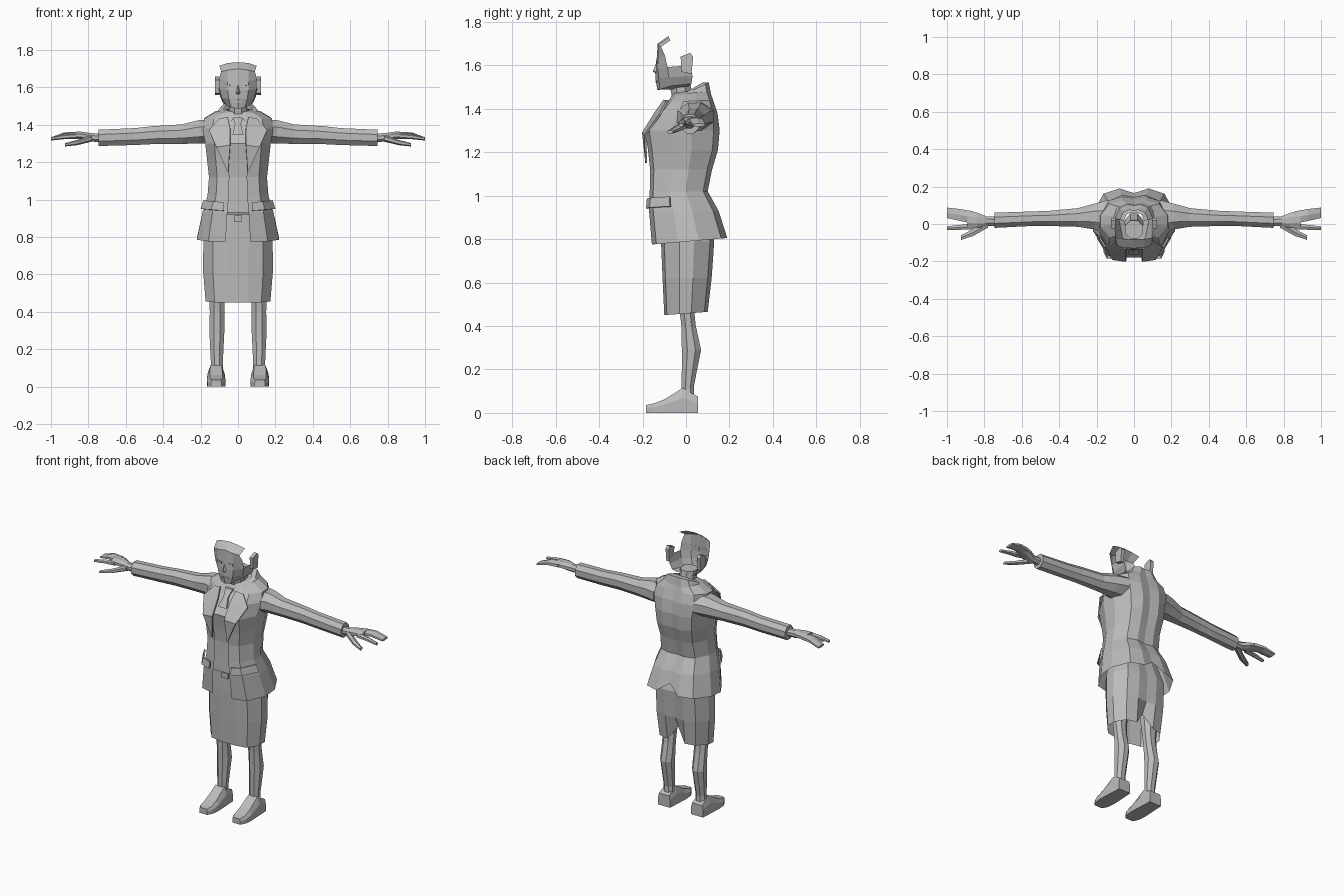
import bpy, math

mat = bpy.data.materials.new("plain grey")
mat.diffuse_color = (0.5, 0.5, 0.5, 1)

# Half cross-section of the clothing: (share of half width, share of depth)
HALF = [(0.3, 0), (0.72, 0.06), (1, 0.35), (1, 0.62), (0.74, 0.92), (0.35, 1)]
SECTION = HALF + [(0, 0.97)] + [(-x, v) for x, v in reversed(HALF)]
BACK, FRONT = 6, 12   # centre back vertex, centre front face


def make(name, verts, faces, mirror=False, thick=0):
    me = bpy.data.meshes.new(name)
    me.from_pydata(verts, [], faces)
    me.materials.append(mat)
    ob = bpy.data.objects.new(name, me)
    bpy.context.collection.objects.link(ob)
    if thick:
        s = ob.modifiers.new("thickness", 'SOLIDIFY')
        s.thickness, s.offset = thick, 0
    if mirror:
        ob.modifiers.new("mirror", 'MIRROR').use_clip = True
    return ob


def loft(name, rings, caps=True, mirror=False, skip=()):
    n = len(rings[0])
    verts = [p for r in rings for p in r]
    faces = [(i * n + j, i * n + (j + 1) % n, (i + 1) * n + (j + 1) % n, (i + 1) * n + j)
             for i in range(len(rings) - 1) for j in range(n) if (i, j) not in skip]
    if caps:
        faces += [tuple(reversed(range(n))), tuple(range(len(verts) - n, len(verts)))]
    return make(name, verts, faces, mirror)


def grid(name, rows, mirror=False, thick=0):
    n = len(rows[0])
    faces = [(i * n + j, i * n + j + 1, (i + 1) * n + j + 1, (i + 1) * n + j)
             for i in range(len(rows) - 1) for j in range(n - 1)]
    return make(name, [p for r in rows for p in r], faces, mirror, thick)


def cloth(z, hw, yf, yb, tilt=0):
    return [(x * hw, yf + (yb - yf) * v, z + tilt * v) for x, v in SECTION]


def oval(axis, pos, a, b, ra, rb, n=8):
    ring = []
    for k in range(n):
        t = 2 * math.pi * (k + 0.5) / n
        u, w = a + ra * math.cos(t), b + rb * math.sin(t)
        ring.append((pos, u, w) if axis == 'x' else (u, w, pos))
    return ring


# Jacket, open at the front with a vent at the back
levels = [(0.775, 0.22, -0.157, 0.19, 0.03), (0.93, 0.19, -0.17, 0.15, 0),
          (1.02, 0.163, -0.167, 0.10, 0), (1.12, 0.155, -0.165, 0.12, 0),
          (1.21, 0.165, -0.175, 0.147, 0), (1.30, 0.175, -0.19, 0.155, 0),
          (1.38, 0.19, -0.13, 0.145, 0), (1.43, 0.18, -0.085, 0.125, 0.01),
          (1.46, 0.12, -0.065, 0.11, 0.02), (1.47, 0.055, -0.06, 0.06, 0.02)]
rings = [cloth(*l) for l in levels]
rings[0][BACK] = (0, 0.165, 0.86)
loft("jacket", rings, False, skip={(i, FRONT) for i in range(7)})

# Blouse behind the jacket opening
grid("blouse", [[(x, yf + 0.012, max(z, 0.9)) for x in (-0.065, 0, 0.065)]
                for z, hw, yf, yb, t in levels[1:8]])

# Collar: a tilted band that folds outward
loft("collar", [cloth(1.385, 0.135, -0.11, 0.115, 0.085),
                cloth(1.43, 0.10, -0.085, 0.105, 0.09),
                cloth(1.44, 0.075, -0.065, 0.075, 0.08)], False, skip={(0, FRONT), (1, FRONT)})

# Lapels and pocket flaps
grid("lapel", [[(0.052, -0.183, 1.15), (0.06, -0.183, 1.16)],
               [(0.042, -0.198, 1.29), (0.115, -0.188, 1.28)],
               [(0.042, -0.142, 1.38), (0.155, -0.122, 1.37)],
               [(0.055, -0.10, 1.44), (0.10, -0.09, 1.43)]], True, 0.009)
grid("pocket_flap", [[(0.075, -0.176, 0.985), (0.13, -0.160, 0.99), (0.182, -0.075, 0.995)],
                     [(0.075, -0.180, 0.94), (0.14, -0.164, 0.945), (0.196, -0.072, 0.95)]],
     True, 0.009)

# Necktie knot and tail, belt buckle
loft("necktie", [oval('z', z, 0, y, w, 0.012, 6) for z, y, w in
                 ((1.44, -0.085, 0.03), (1.40, -0.118, 0.018), (1.345, -0.155, 0.034))])
grid("belt_buckle", [[(x, -0.13, z) for x in (-0.022, 0.022)] for z in (0.915, 0.88)], thick=0.009)

# Skirt with a back slit
rings = [cloth(0.92, 0.15, -0.115, 0.09), cloth(0.79, 0.185, -0.115, 0.13),
         cloth(0.62, 0.187, -0.108, 0.118), cloth(0.45, 0.173, -0.10, 0.10, 0.015)]
rings[3][BACK] = (0, 0.075, 0.55)
loft("skirt", rings, False)

# Legs and shoes
loft("leg", [oval('z', z, x, y, rx, ry) for z, x, y, rx, ry in
             ((0.04, 0.113, 0.01, 0.036, 0.032), (0.12, 0.113, 0.008, 0.034, 0.03),
              (0.29, 0.113, 0.025, 0.043, 0.048), (0.40, 0.112, 0.012, 0.042, 0.036),
              (0.46, 0.112, 0.005, 0.044, 0.036), (0.60, 0.105, 0.005, 0.055, 0.05))], mirror=True)
shoe = []
for y, h, w, top in ((-0.185, 0.036, 0.028, 0.024), (-0.15, 0.043, 0.046, 0.034),
                     (-0.10, 0.062, 0.05, 0.034), (-0.015, 0.115, 0.046, 0.03),
                     (0.055, 0.075, 0.042, 0.036)):
    shoe.append([(0.117 + s, y, z) for s, z in
                 ((-w, 0), (w, 0), (w, h * 0.6), (top, h), (-top, h), (-w, h * 0.6))])
loft("shoe", shoe, mirror=True)

# Sleeves and hands
loft("sleeve", [oval('x', *r) for r in
                ((0.14, 0.035, 1.365, 0.10, 0.07), (0.21, 0.04, 1.362, 0.075, 0.068),
                 (0.30, 0.035, 1.350, 0.054, 0.056), (0.45, 0.03, 1.345, 0.044, 0.052),
                 (0.55, 0.028, 1.337, 0.042, 0.049), (0.745, 0.02, 1.33, 0.044, 0.047))], mirror=True)
loft("palm", [oval('x', *r) for r in
              ((0.73, 0.015, 1.33, 0.026, 0.024), (0.79, 0.015, 1.333, 0.028, 0.025),
               (0.84, 0.02, 1.343, 0.045, 0.022), (0.89, 0.025, 1.346, 0.047, 0.017))], mirror=True)
loft("fingers", [oval('x', *r, 6) for r in
                 ((0.86, 0.035, 1.345, 0.038, 0.018), (0.93, 0.048, 1.345, 0.037, 0.014),
                  (1.0, 0.06, 1.325, 0.032, 0.008))], mirror=True)
loft("index_finger", [oval('x', *r, 6) for r in
                      ((0.86, -0.012, 1.34, 0.018, 0.015), (0.93, -0.018, 1.336, 0.015, 0.013),
                       (1.0, -0.022, 1.325, 0.011, 0.009))], mirror=True)
loft("thumb", [oval('x', *r, 6) for r in
               ((0.78, 0.0, 1.328, 0.022, 0.018), (0.86, -0.045, 1.305, 0.022, 0.014),
                (0.925, -0.073, 1.293, 0.014, 0.009))], mirror=True)

# Neck
loft("neck", [oval('z', z, 0, y, 0.052, r) for z, y, r in
              ((1.40, 0.0, 0.06), (1.47, -0.02, 0.052), (1.525, -0.03, 0.052))])

# Head: an open mask from the forehead down to the jaw
grid("forehead", [[(0, -0.08, 1.735), (0.055, -0.08, 1.73), (0.10, -0.072, 1.715)],
                  [(0, -0.13, 1.70), (0.055, -0.128, 1.692), (0.09, -0.115, 1.685)],
                  [(0, -0.135, 1.63), (0.055, -0.128, 1.63), (0.10, -0.097, 1.645)],
                  [(0, -0.138, 1.585), (0.055, -0.130, 1.585), (0.100, -0.085, 1.592)]], True)
grid("jaw", [[(0, -0.138, 1.585), (0.055, -0.130, 1.585), (0.100, -0.085, 1.592), (0.106, 0.02, 1.60)],
             [(0, -0.141, 1.54), (0.050, -0.125, 1.54), (0.088, -0.08, 1.545), (0.095, 0.03, 1.55)],
             [(0, -0.132, 1.487), (0.035, -0.12, 1.49), (0.062, -0.07, 1.505), (0.08, 0.025, 1.515)],
             [(0, -0.06, 1.49), (0.03, -0.05, 1.49), (0.045, -0.03, 1.497), (0.05, 0.02, 1.505)]], True)

# Ears, nose, eyes and mouth
loft("ear", [[(x + dx, y, z) for y, z in
              ((-0.02, 1.57), (0.025, 1.56), (0.033, 1.64), (0.02, 1.657), (-0.025, 1.64))]
             for x, dx in ((0.10, 0), (0.118, 0.004))], mirror=True)
make("nose", [(0, -0.134, 1.62), (0.012, -0.137, 1.57), (0, -0.153, 1.572), (0, -0.138, 1.56)],
     [(0, 1, 2), (1, 3, 2)], True)
grid("eye", [[(0.022, -0.135, 1.622), (0.055, -0.131, 1.625)],
             [(0.022, -0.136, 1.61), (0.055, -0.132, 1.612)]], True, 0.006)
grid("mouth", [[(x, -0.139 + abs(x) * 0.25, z) for x in (-0.022, 0, 0.022)]
               for z in (1.527, 1.52)], thick=0.005)
